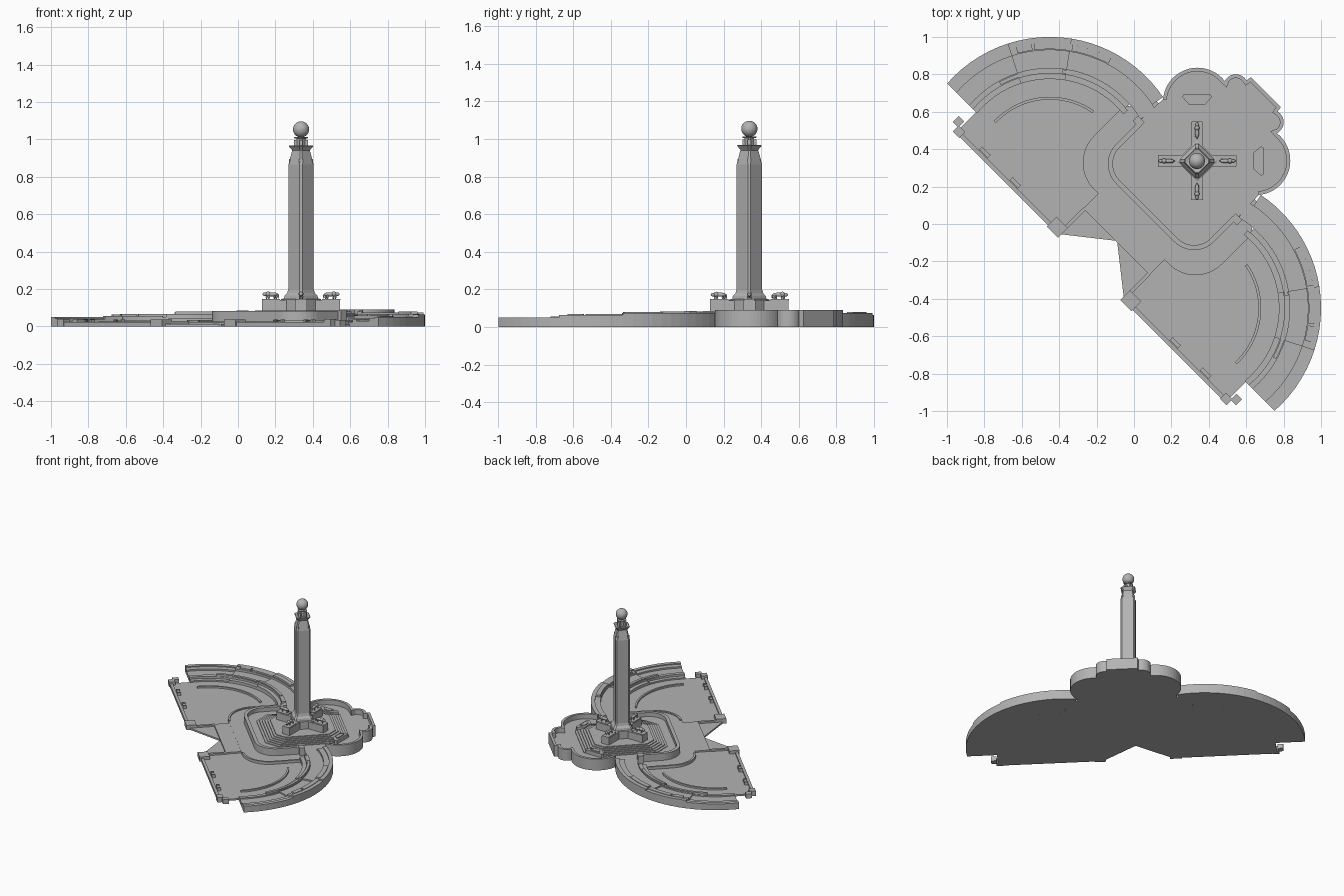
import bpy, bmesh
from math import radians, sin, cos, asin, degrees, pi
from mathutils import Vector, Matrix

if "Cube" in bpy.data.objects:
    bpy.data.objects.remove(bpy.data.objects["Cube"])

STONE = (0.45, 0.45, 0.45, 1)
mat = bpy.data.materials.new("grey stone")
mat.use_nodes = True
mat.diffuse_color = STONE
mat.node_tree.nodes["Principled BSDF"].inputs["Base Color"].default_value = STONE

SITE = Matrix.Rotation(radians(-45), 4, 'Z')    # site axis runs along the diagonal
COLUMN = Vector((0.337, 0.337, 0))
COLUMN_V = 0.477                                # column position along the site axis


def finish(name, bm, matrix=SITE, mirror=False, smooth=False):
    bmesh.ops.recalc_face_normals(bm, faces=bm.faces)
    me = bpy.data.meshes.new(name)
    bm.to_mesh(me)
    bm.free()
    me.materials.append(mat)
    ob = bpy.data.objects.new(name, me)
    bpy.context.collection.objects.link(ob)
    ob.matrix_world = matrix
    if mirror:
        ob.modifiers.new("mirror", 'MIRROR')
    if smooth:
        me.polygons.foreach_set("use_smooth", [True] * len(me.polygons))
    return ob


def loft(name, rings, **kw):
    """Closed solid through a stack of equal-length rings."""
    bm = bmesh.new()
    loops = [[bm.verts.new(p) for p in ring] for ring in rings]
    n = len(loops[0])
    bm.faces.new(loops[0])
    bm.faces.new(loops[-1])
    for a, b in zip(loops, loops[1:]):
        for i in range(n):
            bm.faces.new((a[i], a[(i + 1) % n], b[(i + 1) % n], b[i]))
    return finish(name, bm, **kw)


def prism(name, pts, z0, z1, **kw):
    return loft(name, [[(x, y, z) for x, y in pts] for z in (z0, z1)], **kw)


def box(name, x0, x1, y0, y1, z0, z1, **kw):
    return prism(name, [(x0, y0), (x1, y0), (x1, y1), (x0, y1)], z0, z1, **kw)


def arc(c, r, a0, a1, step=4):
    n = max(2, int(abs(a1 - a0) / step))
    angles = [radians(a0 + (a1 - a0) * i / n) for i in range(n + 1)]
    return [(c[0] + r * cos(a), c[1] + r * sin(a)) for a in angles]


def wall(name, path, width, z0, z1, **kw):
    """Wall along a path, thickened to the path's left."""
    ps = [Vector(p) for p in path]
    inner = []
    for i, p in enumerate(ps):
        d0 = (p - ps[max(i - 1, 0)]).normalized()
        d1 = (ps[min(i + 1, len(ps) - 1)] - p).normalized()
        d = (d0 + d1).normalized()
        k = max(d.dot(d1 if d1.length else d0), 0.6)
        inner.append(p + Vector((-d.y, d.x)) * width / k)
    return prism(name, [tuple(p) for p in ps + inner[::-1]], z0, z1, **kw)


# Curved wings
WING = (0.509, -0.127)


def sector(name, r0, r1, a0, a1, z1, z0=0):
    def start(r):
        return degrees(asin(-0.048 / r)) if a0 is None else a0
    pts = arc(WING, r1, start(r1), a1) + arc(WING, r0, start(r0), a1)[::-1]
    return prism(name, pts, z0, z1, mirror=True)


steps = [(None, 27, 0.050, 0.030), (27, 54, 0.064, 0.040), (54, 101, 0.074, 0.050)]
for a0, a1, rim, floor in steps:
    end = 104 if a1 > 100 else a1
    sector("wing_rim", 0.70, 0.73, a0, a1, rim)
    sector("wing_rim_ledge", 0.66, 0.70, a0, a1, rim - 0.008)
    sector("wing_walk", 0.565, 0.66, a0, end, floor)
    sector("wing_inner_wall", 0.535, 0.565, a0, min(a1, 94), floor + 0.010)
    sector("wing_inner_step", 0.505, 0.535, a0, min(a1, 96), floor - 0.006)
for a0, a1 in ((30, 37), (38, 54), (55, 73)):
    sector("rim_bench", 0.665, 0.700, a0, a1, 0.068 if a0 < 50 else 0.079, 0.03)
for a0, a1 in ((16, 50), (52, 84)):
    sector("inner_bench", 0.54, 0.56, a0, a1, 0.056 if a0 < 50 else 0.066, 0.02)
sector("garden_curb", 0.395, 0.41, -2, 80, 0.026)

# Sunken gardens and their front walls
garden = [(0.25, -0.325), (1.02, -0.325)] + arc(WING, 0.51, 0, 180)
prism("garden_floor", garden, 0, 0.013, mirror=True)
box("garden_front_wall", 0.32, 1.02, -0.33, -0.308, 0, 0.024, mirror=True)
box("garden_inner_pier", 0.235, 0.32, -0.34, -0.265, 0, 0.038, mirror=True)
box("garden_side_curb", 0.235, 0.255, -0.27, -0.13, 0, 0.026, mirror=True)
box("garden_outer_pier", 0.985, 1.035, -0.335, -0.29, 0, 0.04, mirror=True)
box("garden_end_pier", 1.03, 1.07, -0.30, -0.255, 0, 0.036, mirror=True)
for u in (0.605, 0.834):
    box("bench_seat", u - 0.03, u + 0.03, -0.303, -0.283, 0.026, 0.032, mirror=True)
    for s in (-1, 1):
        x = u + s * 0.027
        box("bench_end", x - 0.005, x + 0.005, -0.306, -0.28, 0.01, 0.038, mirror=True)

# Entrance plaza and walkway around the terrace
box("plaza", -0.25, 0.25, -0.134, 0.05, 0, 0.025)
walk = [(0, -0.02)] + arc((0.284, 0.18), 0.20, -90, 0) + [(0.484, 0.40), (0.38, 0.55), (0, 0.55)]
prism("walkway", walk, 0, 0.026, mirror=True)
wall("walkway_curb", arc((0.284, 0.18), 0.20, -90, 0) + [(0.484, 0.38)], 0.015, 0, 0.034, mirror=True)

# Central terrace with lobed back
front = [(0, 0.085)] + arc((0.22, 0.235), 0.15, -90, 0, 6) + [(0.37, 0.40)]
back = (arc((0.22, 0.70), 0.185, -40, 98, 6) + arc((0.135, 0.905), 0.065, -15, 105, 8)
        + [(0.113, 0.997), (0, 0.997)])
outline = front + back
prism("terrace_floor", outline + [(-x, y) for x, y in outline[-2:0:-1]], 0, 0.05)
wall("terrace_front_wall", front, 0.026, 0, 0.082, mirror=True)
wall("terrace_back_wall", back, 0.020, 0, 0.09, mirror=True)
box("terrace_wall_pier", 0.345, 0.395, 0.385, 0.425, 0, 0.086, mirror=True)

# Stairs up to the column platform
for i in range(6):
    t = i / 5
    w, v0, v1, c = 0.28 - 0.09 * t, 0.17 + 0.09 * t, 0.79 - 0.09 * t, 0.09 - 0.03 * t
    half = [(w - c, v0), (w, v0 + c), (w, v1 - c), (w - c, v1)]
    prism("platform_step", half + [(-x, y) for x, y in half[::-1]], 0.045, 0.055 + 0.006 * i)

# Planters in the side lobes
for k, name in ((0, "back_planter"), (1, "side_planter")):
    turn = Matrix.Translation((0.337, 0.665, 0)) if k == 0 else (
        Matrix.Translation((0.665, 0.337, 0)) @ Matrix.Rotation(radians(-90), 4, 'Z'))
    hexagon = [(-0.04, -0.03), (0.04, -0.03), (0.08, 0.015), (0.07, 0.028), (-0.07, 0.028), (-0.08, 0.015)]
    prism(name, hexagon, 0.04, 0.08, matrix=turn)
    prism(name + "_top", [(x * 0.55, y * 0.55) for x, y in hexagon], 0.08, 0.087, matrix=turn)


# Column: square on the diagonal with trimmed corners
def square_column(name, profile, trim):
    angles = [radians(q + s * trim) for q in (0, 90, 180, 270) for s in (-1, 1)]
    rings = [[(r * cos(a), r * sin(a), z) for a in angles] for r, z in profile]
    return loft(name, rings, matrix=Matrix.Translation(COLUMN))


square_column("column_plinth", [(0.108, 0.08), (0.108, 0.145), (0.095, 0.15)], 1)
square_column("column_shaft", [(0.092, 0.148), (0.088, 0.165), (0.074, 0.18), (0.068, 0.20),
                               (0.068, 0.865), (0.052, 0.925), (0.048, 0.94)], 6)
square_column("capital", [(0.044, 0.935), (0.05, 0.945), (0.067, 0.965), (0.062, 0.968), (0.036, 0.962)], 8)
square_column("capital_core", [(0.026, 0.955), (0.026, 1.005), (0.038, 1.007), (0.038, 1.013)], 12)
for k in range(4):
    m = Matrix.Translation(COLUMN) @ Matrix.Rotation(k * pi / 2, 4, 'Z')
    box("capital_figure", 0.022, 0.037, -0.009, 0.009, 0.958, 0.998, matrix=m)
    box("shaft_top_tab", 0.05, 0.063, -0.01, 0.01, 0.87, 0.895, matrix=m)


def ellipsoid(bm, centre, size, u=14, v=8):
    bmesh.ops.create_uvsphere(bm, u_segments=u, v_segments=v, radius=1,
                              matrix=Matrix.Translation(centre) @ Matrix.Diagonal((*size, 1)))


bm = bmesh.new()
ellipsoid(bm, (0, 0, 1.054), (0.043, 0.043, 0.043), 32, 16)
finish("globe", bm, matrix=Matrix.Translation(COLUMN), smooth=True)

# Four pedestals, each with a walking animal facing outward
for k in range(4):
    m = Matrix.Translation(COLUMN) @ Matrix.Rotation(k * pi / 2, 4, 'Z')
    box("animal_pedestal", 0.05, 0.208, -0.032, 0.032, 0.08, 0.142, matrix=m)
    box("pedestal_cap", 0.112, 0.21, -0.028, 0.028, 0.142, 0.148, matrix=m)
    bm = bmesh.new()
    ellipsoid(bm, (0.155, 0, 0.172), (0.034, 0.011, 0.011))
    ellipsoid(bm, (0.176, 0, 0.174), (0.014, 0.013, 0.014))
    ellipsoid(bm, (0.193, 0, 0.172), (0.013, 0.009, 0.010))
    ellipsoid(bm, (0.122, 0, 0.162), (0.004, 0.003, 0.012), 8, 6)
    for x, y in ((0.132, 0.008), (0.142, -0.008), (0.172, 0.008), (0.184, -0.008)):
        ellipsoid(bm, (x, y, 0.158), (0.005, 0.004, 0.013), 8, 6)
    finish("animal_statue", bm, matrix=m, smooth=True)
